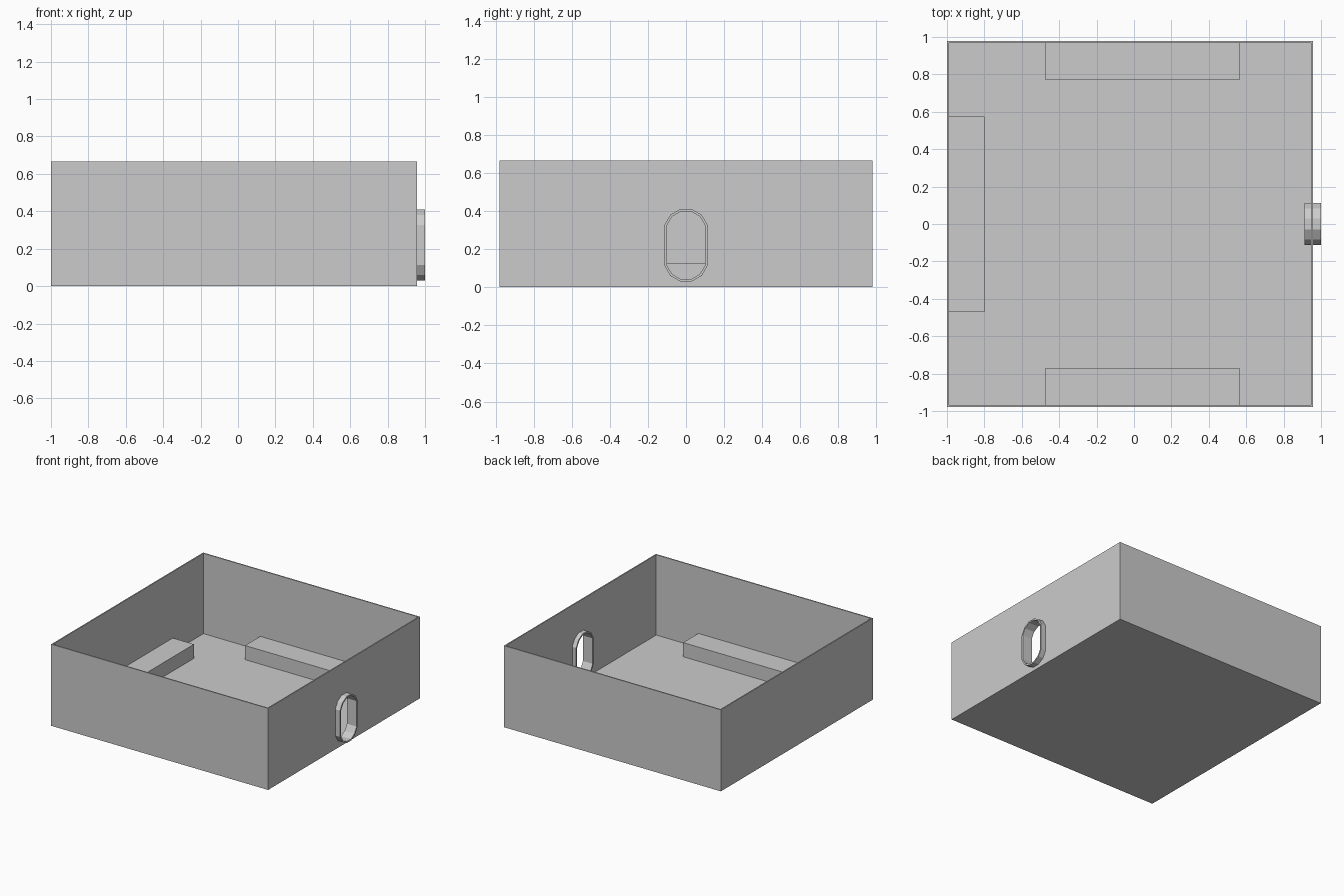
import bpy
from math import sin, cos, radians

if "Cube" in bpy.data.objects:
    bpy.data.objects.remove(bpy.data.objects["Cube"])

X0, X1, Y, H, T = -1.0, 0.957, 0.979, 0.665, 0.01   # outer box and wall thickness


def box(name, x0, x1, y0, y1, z0, z1):
    bpy.ops.mesh.primitive_cube_add(
        size=1, location=((x0 + x1) / 2, (y0 + y1) / 2, (z0 + z1) / 2))
    ob = bpy.context.object
    ob.name = name
    ob.scale = (x1 - x0, y1 - y0, z1 - z0)
    bpy.ops.object.transform_apply(location=False, rotation=False, scale=True)
    return ob


def slot(r, z_low=0.143, z_high=0.297):
    """Faceted oval outline in the (y, z) plane."""
    pts = []
    for a in range(15, 360, 30):
        zc = z_high if a < 180 else z_low
        pts.append((r * cos(radians(a)), zc + r * sin(radians(a))))
    return pts


def plate(name, outlines, x0, x1):
    """Filled outlines (outer + hole) in the y-z plane, extruded along x."""
    cu = bpy.data.curves.new(name, 'CURVE')
    cu.dimensions = '2D'
    cu.fill_mode = 'BOTH'
    cu.extrude = (x1 - x0) / 2
    for pts in outlines:
        sp = cu.splines.new('POLY')
        sp.points.add(len(pts) - 1)
        for p, (u, v) in zip(sp.points, pts):
            p.co = (u, v, 0, 1)
        sp.use_cyclic_u = True
    ob = bpy.data.objects.new(name, cu)
    bpy.context.collection.objects.link(ob)
    ob.location.x = (x0 + x1) / 2
    ob.rotation_euler = (radians(90), 0, radians(90))
    bpy.ops.object.select_all(action='DESELECT')
    ob.select_set(True)
    bpy.context.view_layer.objects.active = ob
    bpy.ops.object.convert(target='MESH')
    for poly in bpy.context.object.data.polygons:
        poly.use_smooth = False


# Floor and the three plain walls
yi = Y - T
box("floor", X0 + T, X1 - T, -yi, yi, 0, T)
box("front_wall", X0, X1, -Y, -yi, 0, H)
box("back_wall", X0, X1, yi, Y, 0, H)
box("left_wall", X0, X0 + T, -yi, yi, 0, H)

# Right wall with its oval opening, and the collar running through it
outer, inner = slot(0.117), slot(0.104)
plate("right_wall", [[(-yi, 0), (yi, 0), (yi, H), (-yi, H)], outer], X1 - T, X1)
plate("opening_collar", [outer, inner], 0.912, 1.0)

# Low benches along three walls
for name, s in (("front_bench", -1), ("back_bench", 1)):
    y0, y1 = sorted((s * 0.773, s * yi))
    box(name, -0.477, 0.567, y0, y1, T, 0.125)
box("left_bench", X0 + T, -0.80, -0.47, 0.574, T, 0.125)
